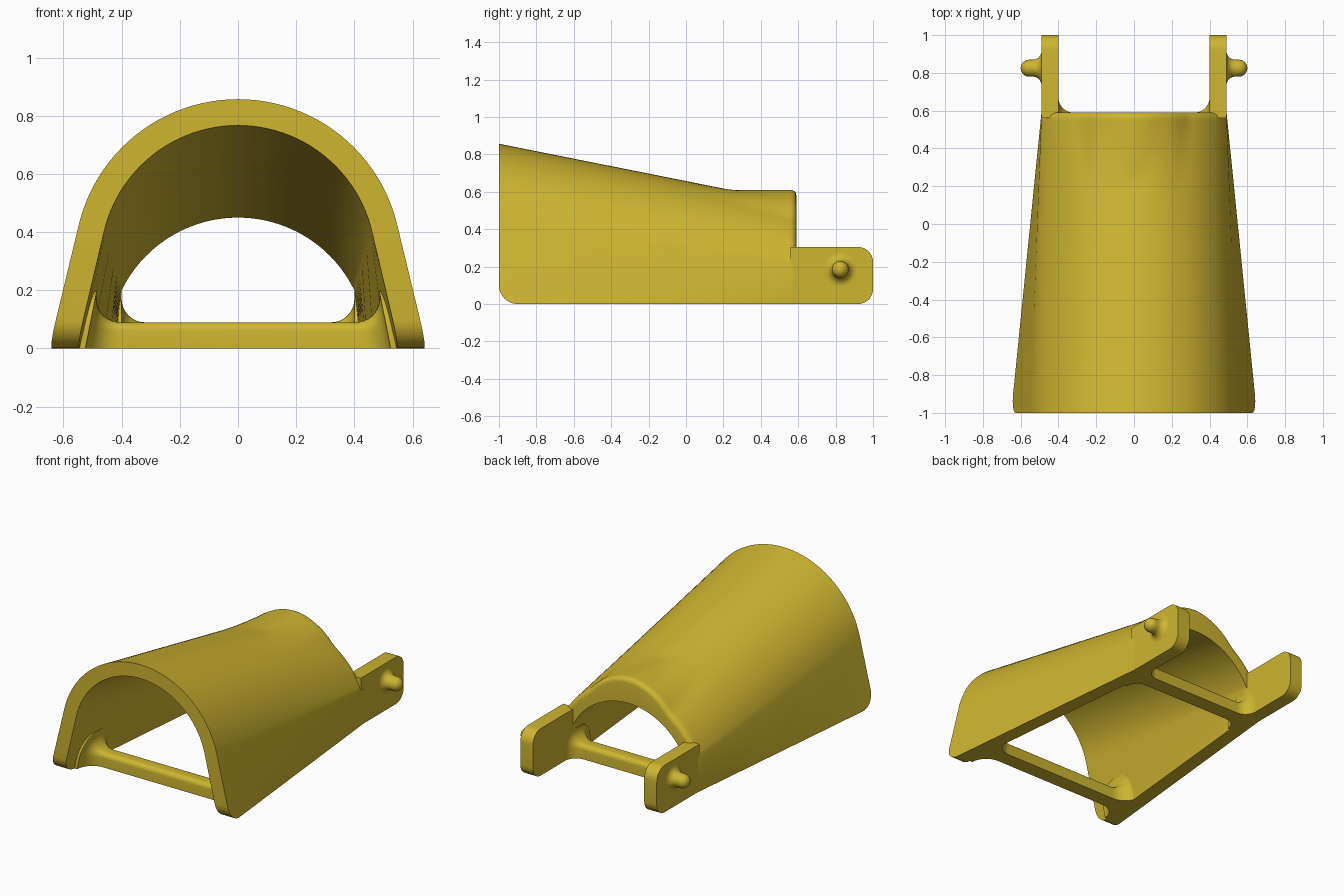
import bpy, bmesh, math
from mathutils import Vector

if "Cube" in bpy.data.objects:
    bpy.data.objects.remove(bpy.data.objects["Cube"])

gold = bpy.data.materials.new("mustard_yellow")
gold.diffuse_color = (0.62, 0.46, 0.03, 1)
gold.use_nodes = True
gold.node_tree.nodes["Principled BSDF"].inputs["Base Color"].default_value = gold.diffuse_color

Y0, Y1 = -1.0, 0.59      # shell front and back
ARC = 48                 # arch segments


def finish(name, bm, angle=32):
    bmesh.ops.remove_doubles(bm, verts=bm.verts, dist=1e-5)
    bmesh.ops.recalc_face_normals(bm, faces=bm.faces)
    me = bpy.data.meshes.new(name)
    bm.to_mesh(me)
    bm.free()
    ob = bpy.data.objects.new(name, me)
    bpy.context.collection.objects.link(ob)
    me.materials.append(gold)
    bpy.ops.object.select_all(action='DESELECT')
    ob.select_set(True)
    bpy.context.view_layer.objects.active = ob
    bpy.ops.object.shade_smooth_by_angle(angle=math.radians(angle))
    return ob


def loft(bm, rings, closed=True):
    """Bridge rings of equal length with quads."""
    vs = [[bm.verts.new(p) for p in r] for r in rings]
    n = len(vs[0])
    for a, b in zip(vs, vs[1:]):
        for i in range(n if closed else n - 1):
            j = (i + 1) % n
            bm.faces.new((a[i], a[j], b[j], b[i]))
    return vs


def profile(base, r, c, start):
    """Arch outline: straight leg, arc, straight leg."""
    pts = [Vector((base, 0))]
    for i in range(ARC + 1):
        a = start + (math.pi - 2 * start) * i / ARC
        pts.append(Vector((r * math.cos(a), c + r * math.sin(a))))
    return pts + [Vector((-base, 0))]


def lip(x, z):
    """Blend the raised round lip into the arch surface."""
    if abs(x) >= 0.30:
        return z
    b = 0.61 - 0.307 + math.sqrt(0.307 ** 2 - x * x)
    k = 0.08 * min(1, abs(x) / 0.2) + 1e-6
    h = max(k - abs(z - b), 0) / k
    return max(z, b) + h * h * k / 4


# Tapered arch shell
out_f, in_f = profile(0.65, 0.563, 0.294, 0.218), profile(0.555, 0.473, 0.294, 0.218)
out_b = profile(0.49, 0.535, 0.005, math.acos(0.49 / 0.535))
in_b = profile(0.40, 0.445, 0.005, math.acos(0.40 / 0.445))
ys = [Y0 + 0.1 * (1 - math.cos(math.pi / 2 * i / 8)) for i in range(9)]
ys += [-0.5, -0.1, 0.15] + [0.18 + 0.02 * i for i in range(20)]
ys += [0.56 + 0.03 * math.sin(math.pi / 2 * i / 5) for i in range(1, 6)]
rings = []
for y in ys:
    t = (y - Y0) / (Y1 - Y0)
    foot = 0.1 - math.sqrt(max(0, 0.01 - (y + 0.9) ** 2)) if y < -0.9 else 0
    edge = 0.03 - math.sqrt(max(0, 0.0009 - (y - 0.56) ** 2)) if y > 0.56 else 0
    outer = [a.lerp(b, t) for a, b in zip(out_f, out_b)]
    inner = [a.lerp(b, t) for a, b in zip(in_f, in_b)]
    for loop in (outer, inner):          # rounded front foot
        for e, n in ((0, 1), (-1, -2)):
            loop[e] = loop[e].lerp(loop[n], foot / loop[n].y)
    for i in range(2, len(outer) - 2):   # raised lip and rounded back edge
        p = outer[i]
        p.y = lip(p.x, p.y)
        outer[i] = p - (p - inner[i]).normalized() * edge
    rings.append([(p.x, y, p.y) for p in outer + inner[::-1]])
bm = bmesh.new()
vs = loft(bm, rings)
for ring in (vs[0], vs[-1]):
    n = len(ring)
    for i in range(n // 2 - 1):
        bm.faces.new((ring[i], ring[i + 1], ring[n - 2 - i], ring[n - 1 - i]))
finish("arch_shell", bm)


# Cross bars with flared ends
def cross_bar(name, yc, half, wall, flare, lean):
    xs = [wall - flare + flare * math.sin(math.pi / 2 * i / 10) for i in range(11)] + [wall + 0.04]
    xs = [-x for x in reversed(xs)] + xs
    rings = []
    for x in xs:
        d = min(max(abs(x) - (wall - flare), 0), flare)
        f = flare - math.sqrt(flare ** 2 - d * d)
        w, h, r = half + f, 0.09 + f, 0.03 + f * 0.9
        sec = [(-w, 0), (w, 0)]
        for sx, a0 in ((1, 0), (-1, 90)):
            for i in range(7):
                a = math.radians(a0 + 15 * i)
                sec.append((sx * (w - r) + r * math.cos(a), h - r + r * math.sin(a)))
        rings.append([(x * (1 - lean * z / wall), yc + y, z) for y, z in sec])
    bm = bmesh.new()
    vs = loft(bm, rings)
    bm.faces.new(vs[0])
    bm.faces.new(vs[-1])
    finish(name, bm, 40)


cross_bar("front_cross_bar", -0.74, 0.05, 0.525, 0.11, 0.2)
cross_bar("rear_cross_bar", 0.54, 0.05, 0.40, 0.08, 0.0)

for side, s in (("right", 1), ("left", -1)):
    # Rear tab with rounded end
    pts = [(0.56, 0.305), (0.56, 0.0)]
    for zc, a0 in ((0.08, -90), (0.225, 0)):
        for i in range(9):
            a = math.radians(a0 + 90 * i / 8)
            pts.append((0.92 + 0.08 * math.cos(a), zc + 0.08 * math.sin(a)))
    bm = bmesh.new()
    vs = loft(bm, [[(s * x, y, z) for y, z in pts] for x in (0.40, 0.49)])
    bm.faces.new(vs[0])
    bm.faces.new(vs[1])
    finish(side + "_tab", bm)

    # Pivot peg: flared base, shaft, domed tip
    prof = [(0.48, 0.09)]
    for i in range(9):
        a = math.pi / 2 * i / 8
        prof.append((0.49 + 0.045 * (1 - math.cos(a)), 0.09 - 0.045 * math.sin(a)))
    for i in range(9):
        a = math.pi / 2 * i / 8
        prof.append((0.555 + 0.045 * math.sin(a), max(0.045 * math.cos(a), 1e-4)))
    rings = [[(s * x, 0.825 + r * math.cos(2 * math.pi * k / 32), 0.185 + r * math.sin(2 * math.pi * k / 32))
              for k in range(32)] for x, r in prof]
    bm = bmesh.new()
    vs = loft(bm, rings)
    bm.faces.new(vs[-1])
    bm.faces.new(vs[0])
    finish(side + "_pivot_peg", bm)
